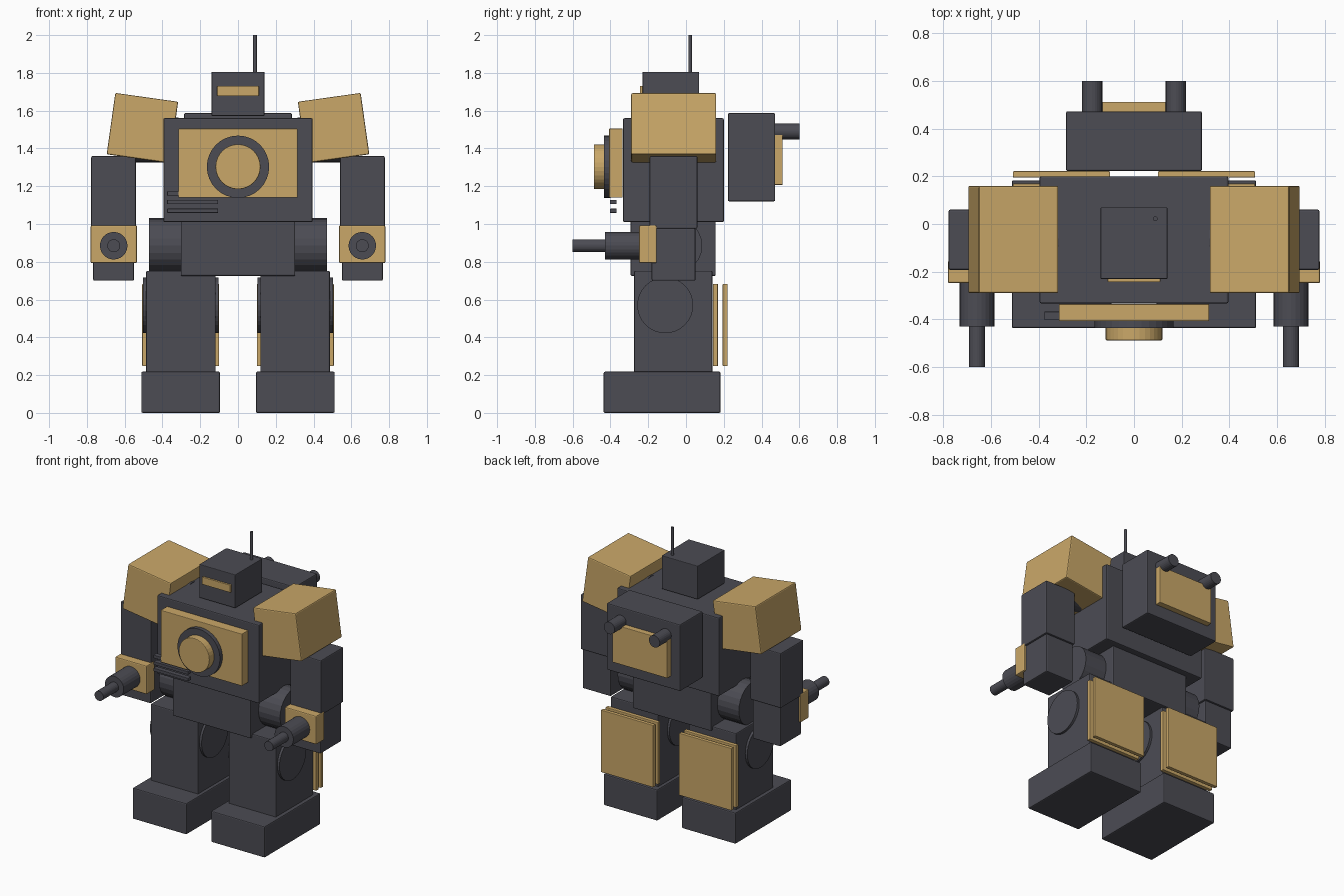
import bpy
import math
from mathutils import Matrix, Vector

old = bpy.data.objects.get("Cube")
if old:
    bpy.data.objects.remove(old, do_unlink=True)


def material(name, rgb):
    m = bpy.data.materials.new(name)
    m.use_nodes = True
    m.diffuse_color = (*rgb, 1)
    m.node_tree.nodes["Principled BSDF"].inputs["Base Color"].default_value = (*rgb, 1)
    return m


DARK = material("dark_grey", (0.072, 0.072, 0.088))
GOLD = material("sand_gold", (0.59, 0.39, 0.14))


def finish(name, mat, bevel):
    ob = bpy.context.object
    ob.name = ob.data.name = name
    ob.data.materials.append(mat)
    if bevel:
        mod = ob.modifiers.new("Edge bevel", 'BEVEL')
        mod.width = bevel
        mod.segments = 2
        mod.limit_method = 'ANGLE'
        mod.angle_limit = math.radians(40)
    return ob


def box(name, mat, x, y, z, bevel=0.007):
    """Box given by its (min, max) range on each axis."""
    lo, hi = Vector((x[0], y[0], z[0])), Vector((x[1], y[1], z[1]))
    bpy.ops.mesh.primitive_cube_add(size=1, location=(lo + hi) / 2)
    ob = bpy.context.object
    ob.data.transform(Matrix.Diagonal((*(hi - lo), 1)))
    return finish(name, mat, bevel)


def rod(name, mat, axis, span, centre, radius, sides=24, bevel=0.0):
    """Cylinder along an axis; centre holds the other two coordinates in order."""
    loc = list(centre)
    loc.insert("xyz".index(axis), sum(span) / 2)
    turn = {"x": (0, math.pi / 2, 0), "y": (math.pi / 2, 0, 0), "z": (0, 0, 0)}[axis]
    bpy.ops.mesh.primitive_cylinder_add(vertices=sides, radius=radius,
                                        depth=span[1] - span[0], location=loc, rotation=turn)
    return finish(name, mat, bevel)


def sided(side, a, b):
    return tuple(sorted((side * a, side * b)))


# Torso, waist and hips
box("torso", DARK, (-0.395, 0.395), (-0.333, 0.2), (1.01, 1.56))
box("waist", DARK, (-0.303, 0.303), (-0.293, 0.157), (0.725, 1.02))
rod("hip_axle", DARK, "x", (-0.47, 0.47), (-0.06, 0.885), 0.146)

# Chest plate, round emblem and vent bars
box("chest_plate", GOLD, (-0.315, 0.315), (-0.407, -0.335), (1.14, 1.505), 0.004)
rod("chest_ring", DARK, "y", (-0.435, -0.4), (0, 1.303), 0.165, 32)
rod("chest_disc", GOLD, "y", (-0.487, -0.43), (0, 1.303), 0.119, 32, 0.004)
for i in range(3):
    z = 1.07 + i * 0.046
    box(f"vent_bar_{i + 1}", DARK, (-0.375, -0.105), (-0.402, -0.367), (z - 0.011, z + 0.011), 0.002)

# Head
box("head", DARK, (-0.14, 0.14), (-0.23, 0.07), (1.572, 1.806), 0.004)
box("visor", GOLD, (-0.11, 0.11), (-0.243, -0.22), (1.678, 1.73), 0.002)
rod("antenna", DARK, "z", (1.79, 2.0), (0.09, 0.022), 0.01, 12)

# Backpack
box("backpack", DARK, (-0.285, 0.285), (0.222, 0.472), (1.12, 1.587))
box("backpack_panel", GOLD, (-0.213, 0.213), (0.46, 0.512), (1.207, 1.475), 0.004)

for label, s in (("left", 1), ("right", -1)):
    rod(f"{label}_exhaust", DARK, "y", (0.465, 0.6), (s * 0.175, 1.49), 0.042)

    # Shoulder with tilted armour
    rod(f"{label}_shoulder_joint", DARK, "x", sided(s, 0.315, 0.56), (-0.06, 1.445), 0.12)
    pad = box(f"{label}_shoulder_armour", GOLD, (-0.168, 0.168), (-0.29, 0.16), (-0.164, 0.164))
    pad.location = (s * 0.506, -0.065, 1.508)
    pad.rotation_euler.y = -s * math.radians(8)

    # Arm and cannon
    box(f"{label}_upper_arm", DARK, sided(s, 0.54, 0.777), (-0.192, 0.06), (0.975, 1.36))
    box(f"{label}_forearm", DARK, sided(s, 0.55, 0.767), (-0.182, 0.05), (0.7, 0.977))
    box(f"{label}_wrist_block", GOLD, sided(s, 0.535, 0.78), (-0.248, -0.155), (0.793, 0.993))
    rod(f"{label}_cannon", DARK, "y", (-0.43, -0.2), (s * 0.658, 0.885), 0.073)
    rod(f"{label}_cannon_barrel", DARK, "y", (-0.6, -0.42), (s * 0.658, 0.885), 0.034)

    # Leg, knee disc, layered calf plates and foot
    box(f"{label}_leg", DARK, sided(s, 0.118, 0.486), (-0.275, 0.14), (0.2, 0.752))
    rod(f"{label}_knee_disc", DARK, "x", sided(s, 0.102, 0.502), (-0.11, 0.57), 0.148, 32)
    for i, y in enumerate((0.142, 0.194)):
        box(f"{label}_calf_plate_{i + 1}", GOLD, sided(s, 0.1, 0.507), (y, y + 0.027), (0.247, 0.683), 0.004)
    box(f"{label}_foot", DARK, sided(s, 0.095, 0.512), (-0.436, 0.183), (0, 0.218))
